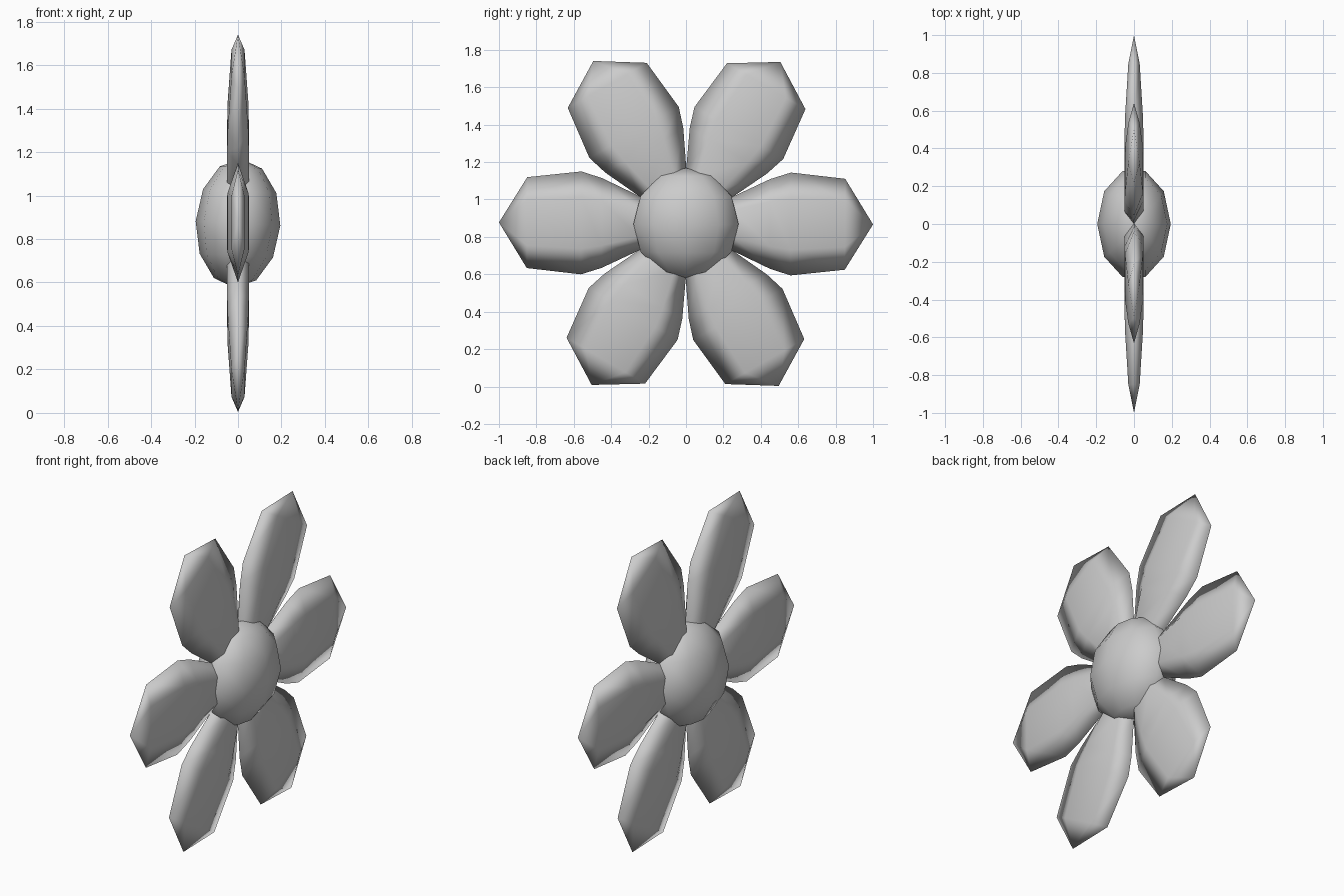
import bpy, bmesh, math
from mathutils import Matrix

cube = bpy.data.objects.get("Cube")
if cube:
    bpy.data.objects.remove(cube, do_unlink=True)

CENTRE = Matrix.Translation((0, 0, 0.872))

grey = bpy.data.materials.new("light_grey")
grey.use_nodes = True
grey.diffuse_color = (0.6, 0.6, 0.6, 1)
grey.node_tree.nodes["Principled BSDF"].inputs["Base Color"].default_value = grey.diffuse_color


def add_object(name, bm):
    bmesh.ops.recalc_face_normals(bm, faces=bm.faces)
    for f in bm.faces:
        f.smooth = True
    mesh = bpy.data.meshes.new(name)
    bm.to_mesh(mesh)
    bm.free()
    mesh.materials.append(grey)
    obj = bpy.data.objects.new(name, mesh)
    bpy.context.collection.objects.link(obj)
    return obj


# Flower centre: coarse flattened ball, slightly tipped
bm = bmesh.new()
bmesh.ops.create_uvsphere(bm, u_segments=10, v_segments=6, radius=1)
spin = Matrix.Rotation(math.radians(90), 4, 'Z')
tip = Matrix.Rotation(math.radians(3), 4, 'Y')
bm.transform(CENTRE @ tip @ Matrix.Diagonal((0.195, 0.295, 0.297, 1)) @ spin)
add_object("flower_centre", bm)

# Petal rings: distance along petal, half width, half thickness
RINGS = [(0.10, 0.055, 0.035), (0.25, 0.145, 0.05), (0.45, 0.24, 0.05),
         (0.56, 0.275, 0.048), (0.85, 0.243, 0.03)]
SIDES = 6


def petal(index):
    bm = bmesh.new()
    loops = []
    for r, w, t in RINGS:
        loop = []
        for k in range(SIDES):
            a = math.tau * k / SIDES
            x = t * math.sin(a) / math.sin(math.pi / 3)
            loop.append(bm.verts.new((x, r, w * math.cos(a))))
        loops.append(loop)
    base = bm.verts.new((0, 0.02, 0))
    end = bm.verts.new((0, 1.0, 0))
    for k in range(SIDES):
        n = (k + 1) % SIDES
        for a, b in zip(loops, loops[1:]):
            bm.faces.new((a[k], a[n], b[n], b[k]))
        bm.faces.new((loops[0][n], loops[0][k], base))
        bm.faces.new((loops[-1][k], loops[-1][n], end))
    bm.transform(CENTRE @ Matrix.Rotation(math.radians(60 * index - 0.3), 4, 'X'))
    add_object(f"petal_{index + 1}", bm)


for i in range(6):
    petal(i)
